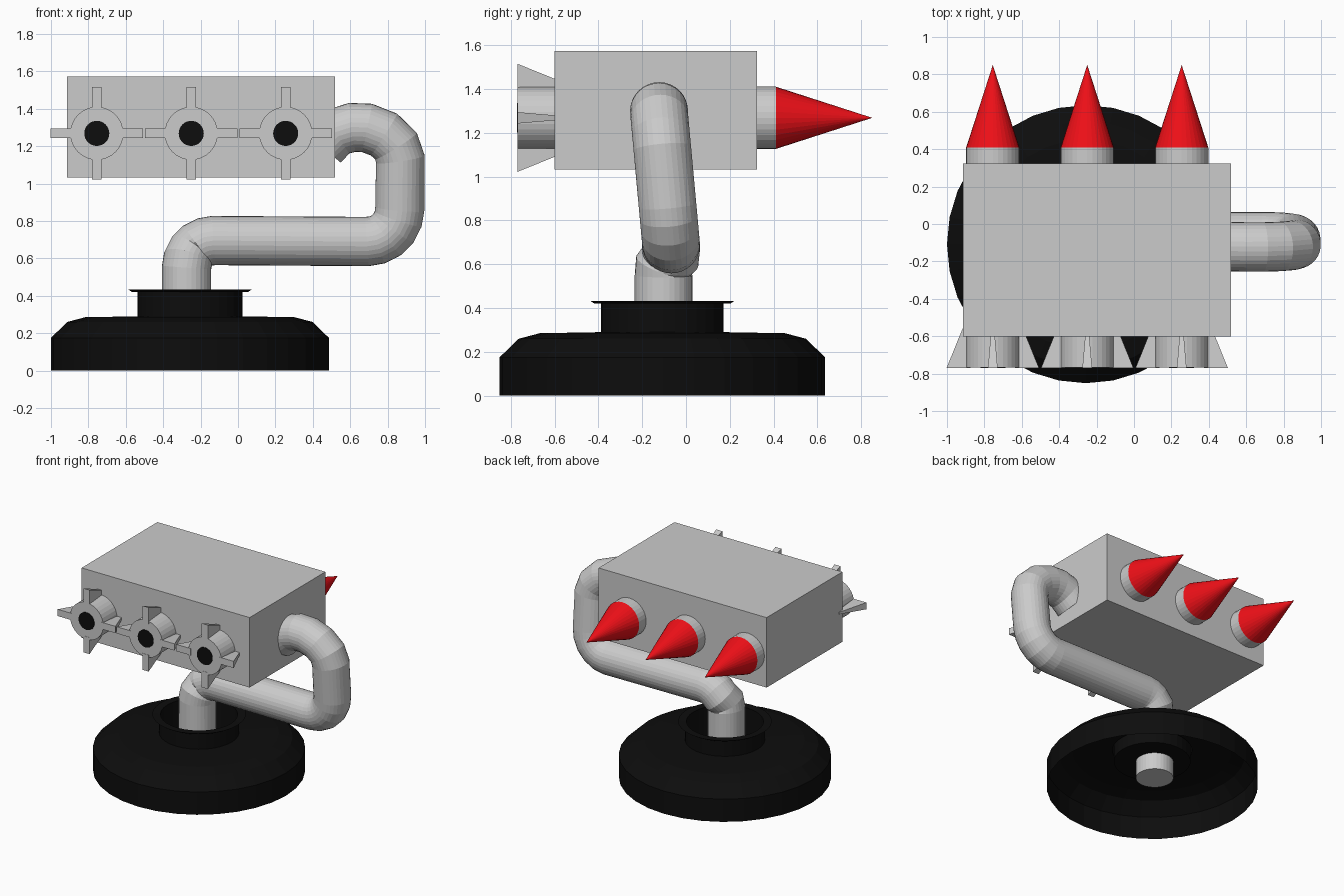
import bpy, bmesh, math
from mathutils import Vector, Matrix

if "Cube" in bpy.data.objects:
    bpy.data.objects.remove(bpy.data.objects["Cube"])


def material(name, rgb):
    m = bpy.data.materials.new(name)
    m.diffuse_color = (*rgb, 1)
    m.use_nodes = True
    m.node_tree.nodes["Principled BSDF"].inputs["Base Color"].default_value = m.diffuse_color
    return m


BLACK = material("black", (0.004, 0.004, 0.004))
RED = material("red", (0.87, 0.005, 0.009))


def add_object(name, bm, mat=None):
    bmesh.ops.recalc_face_normals(bm, faces=bm.faces)
    me = bpy.data.meshes.new(name)
    bm.to_mesh(me)
    bm.free()
    ob = bpy.data.objects.new(name, me)
    bpy.context.collection.objects.link(ob)
    if mat:
        me.materials.append(mat)
    return ob


def tapered(name, x, z, y0, y1, r0, r1, mat=None):
    """Round part along y, radius r0 at y0 and r1 at y1."""
    bm = bmesh.new()
    place = Matrix.Translation((x, (y0 + y1) / 2, z)) @ Matrix.Rotation(-math.pi / 2, 4, 'X')
    bmesh.ops.create_cone(bm, cap_ends=True, segments=32, radius1=r0, radius2=r1,
                          depth=y1 - y0, matrix=place)
    return add_object(name, bm, mat)


# Base: open-bottomed shell with a recessed, flanged collar
profile = [(0.743, 0), (0.743, 0.175), (0.655, 0.26), (0.56, 0.285), (0.28, 0.29),
           (0.28, 0.42), (0.31, 0.42), (0.328, 0.432), (0.27, 0.43), (0.27, 0.2), (0, 0.2)]
bm = bmesh.new()
verts = [bm.verts.new((r, 0, z)) for r, z in profile]
edges = [bm.edges.new(pair) for pair in zip(verts, verts[1:])]
bmesh.ops.spin(bm, geom=verts + edges, cent=(0, 0, 0), axis=(0, 0, 1),
               angle=math.tau, steps=32)
bmesh.ops.remove_doubles(bm, verts=bm.verts, dist=0.0005)
base = add_object("base", bm, BLACK)
base.location = (-0.257, -0.108, 0)


# Bent support pipe
def arc(cx, cz, r, a0, a1, n=5):
    angles = [math.radians(a0 + (a1 - a0) * i / n) for i in range(n + 1)]
    return [(cx + r * math.cos(a), cz + r * math.sin(a)) for a in angles]


path = [(-0.275, 0.07)] + arc(-0.13, 0.55, 0.145, 180, 90)
path += arc(0.69, 0.865, 0.175, -90, 0)
path += [(0.868, 1.13), (0.845, 1.2), (0.78, 1.262), (0.69, 1.297), (0.61, 1.3),
         (0.53, 1.275), (0.46, 1.21)]


def lean(i, z):
    if i == 0 or z < 0.6:
        return -0.102
    return -0.068 - 0.055 * max(0, min(1, (z - 0.69) / 0.6))


curve = bpy.data.curves.new("support_pipe", 'CURVE')
curve.dimensions = '3D'
curve.bevel_depth = 0.132
curve.bevel_resolution = 14
curve.use_fill_caps = True
spline = curve.splines.new('POLY')
spline.points.add(len(path) - 1)
for i, (p, (x, z)) in enumerate(zip(spline.points, path)):
    p.co = (x, lean(i, z), z, 1)
spline.use_smooth = False
pipe = bpy.data.objects.new("support_pipe", curve)
bpy.context.collection.objects.link(pipe)
bpy.context.view_layer.objects.active = pipe
pipe.select_set(True)
bpy.ops.object.convert(target='MESH')

# Launcher housing
bm = bmesh.new()
bmesh.ops.create_cube(bm, size=1, matrix=Matrix.Translation((-0.198, -0.138, 1.302))
                      @ Matrix.Diagonal((1.435, 0.925, 0.54, 1)))
add_object("housing", bm)

# Rockets: body, nose cone, nozzle and four tapered fins each
ROCKET_Z = 1.268
for n, x in enumerate((-0.755, -0.25, 0.255), 1):
    tapered(f"rocket_body_{n}", x, ROCKET_Z, -0.768, 0.41, 0.142, 0.142)
    tapered(f"nose_cone_{n}", x, ROCKET_Z, 0.41, 0.85, 0.142, 0, RED)
    tapered(f"nozzle_{n}", x, ROCKET_Z, -0.771, -0.75, 0.067, 0.067, BLACK)
    bm = bmesh.new()
    for k in range(4):
        turn = Matrix.Rotation(k * math.pi / 2, 3, 'Y')
        corners = []
        for y, half, tip in ((-0.77, 0.026, 0.247), (-0.56, 0.008, 0.162)):
            for side in (-half, half):
                for r in (0.12, tip):
                    co = turn @ Vector((side, y, r)) + Vector((x, 0, ROCKET_Z))
                    corners.append(bm.verts.new(co))
        bmesh.ops.convex_hull(bm, input=corners)
    add_object(f"tail_fins_{n}", bm)
